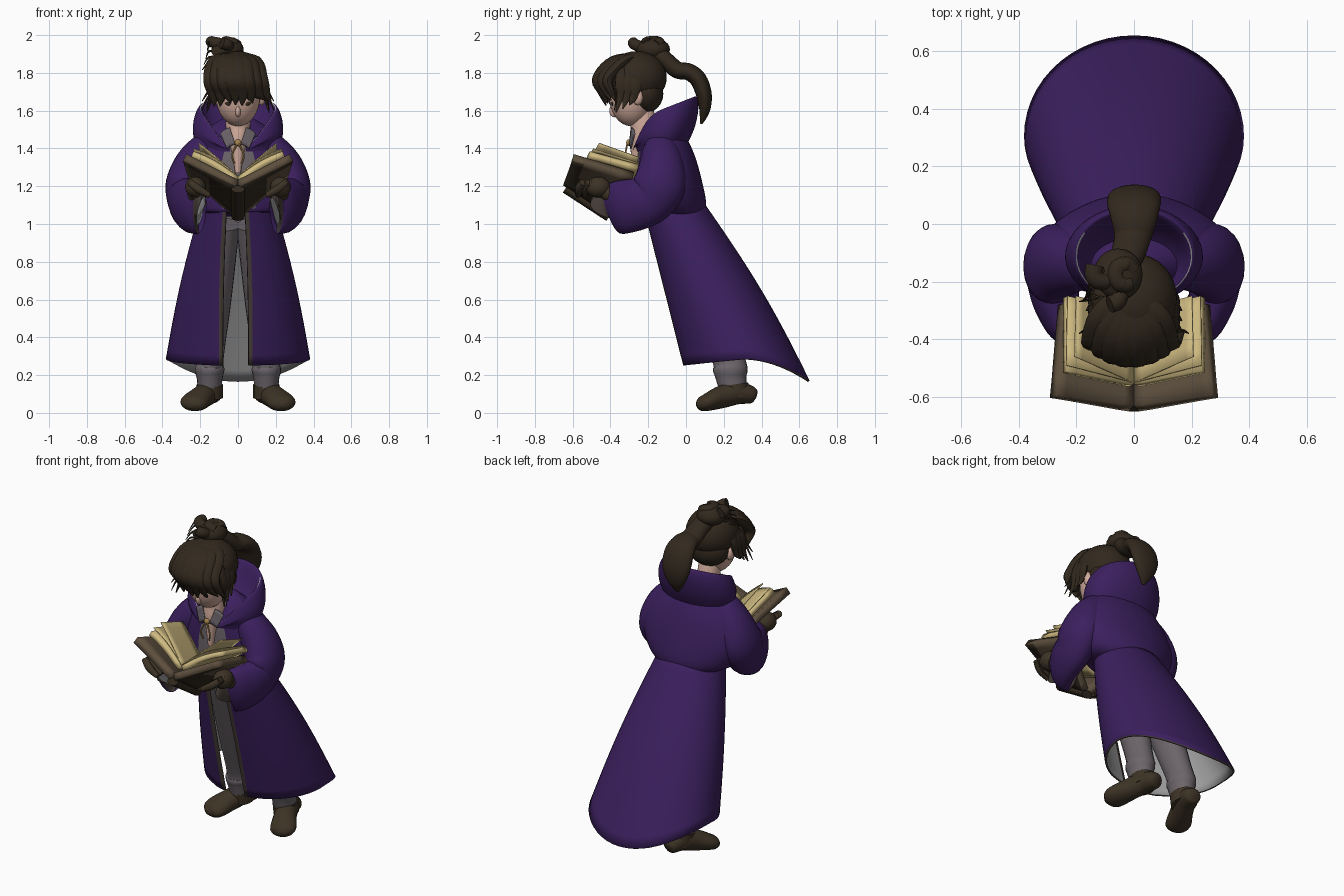
import bpy, bmesh, math, random
from mathutils import Vector

cube = bpy.data.objects.get("Cube")
if cube:
    bpy.data.objects.remove(cube, do_unlink=True)
random.seed(4)
X = Vector((1, 0.02, 0))
UP = Vector((0, 0, 1))


def material(name, r, g, b):
    m = bpy.data.materials.new(name)
    m.use_nodes = True
    m.diffuse_color = (r, g, b, 1)
    bsdf = next(n for n in m.node_tree.nodes if n.type == "BSDF_PRINCIPLED")
    bsdf.inputs["Base Color"].default_value = (r, g, b, 1)
    bsdf.inputs["Roughness"].default_value = 0.9
    return m


purple = material("purple cloth", 0.044, 0.014, 0.112)
lining = material("grey lining", 0.34, 0.34, 0.34)
trim = material("dark trim", 0.065, 0.05, 0.042)
hair = material("dark brown hair", 0.032, 0.022, 0.013)
skin = material("skin", 0.66, 0.42, 0.34)
trousers = material("grey trousers", 0.15, 0.13, 0.145)
leather = material("brown leather", 0.047, 0.033, 0.019)
cover = material("book cover brown", 0.11, 0.078, 0.048)
paper = material("yellow paper", 0.62, 0.49, 0.22)
gold = material("gold", 0.4, 0.25, 0.08)


def finish(name, bm, mats, angle=50):
    me = bpy.data.meshes.new(name)
    bm.to_mesh(me)
    bm.free()
    for m in mats:
        me.materials.append(m)
    for p in me.polygons:
        p.use_smooth = True
    me.set_sharp_from_angle(angle=math.radians(angle))
    ob = bpy.data.objects.new(name, me)
    bpy.context.scene.collection.objects.link(ob)
    return ob


def grid(name, rows, mats, pick=None, wrap=False, caps=False, end=0, up=None):
    """Skin a list of point rows; pick(row, column) gives the material."""
    bm = bmesh.new()
    vs = [[bm.verts.new(p) for p in row] for row in rows]
    n = len(rows[0])
    for r in range(len(rows) - 1):
        for c in range(n if wrap else n - 1):
            d = (c + 1) % n
            f = bm.faces.new((vs[r][c], vs[r][d], vs[r + 1][d], vs[r + 1][c]))
            f.material_index = pick(r, c) if pick else 0
    if caps:
        bm.faces.new(vs[0])
        bm.faces.new(vs[-1]).material_index = end
    bm.normal_update()
    if up is None:
        bmesh.ops.recalc_face_normals(bm, faces=bm.faces[:])
    elif sum(f.normal.dot(up) for f in bm.faces) < 0:
        bmesh.ops.reverse_faces(bm, faces=bm.faces[:])
    return finish(name, bm, mats)


def path(pts, k):
    """Catmull-Rom interpolation of tuples of any length."""
    out = []
    for i in range(len(pts) - 1):
        a, b = pts[max(i - 1, 0)], pts[i]
        c, d = pts[i + 1], pts[min(i + 2, len(pts) - 1)]
        for j in range(k):
            t = j / k
            out.append([q + t / 2 * (r - p + t * (2 * p - 5 * q + 4 * r - s + t * (3 * q - p - 3 * r + s)))
                        for p, q, r, s in zip(a, b, c, d)])
    return out + [list(pts[-1])]


def tube(name, pts, mats, s=1, n=16, k=5, pick=None, end=0):
    """Elliptical tube through (x, y, z, side radius, up radius) points."""
    p = path(pts, k)
    cs = [Vector((s * q[0], q[1], q[2])) for q in p]
    rows = []
    for i, q in enumerate(p):
        t = (cs[min(i + 1, len(cs) - 1)] - cs[max(i - 1, 0)]).normalized()
        side = (X - t * X.dot(t)).normalized()
        up = side.cross(t)
        rows.append([cs[i] + side * q[3] * math.cos(a) + up * q[4] * math.sin(a)
                     for a in (math.tau * j / n for j in range(n))])
    return grid(name, rows, mats, pick, True, True, end)


def ball(name, loc, size, mat, n=24):
    bm = bmesh.new()
    bmesh.ops.create_uvsphere(bm, u_segments=n, v_segments=n // 2, radius=1)
    for v in bm.verts:
        v.co = Vector(loc) + Vector(a * b for a, b in zip(v.co, size))
    return finish(name, bm, [mat])


def thicken(ob, thick, inner, rim):
    m = ob.modifiers.new("thickness", "SOLIDIFY")
    m.thickness, m.offset = thick, -1
    m.material_offset, m.material_offset_rim = inner, rim


def sheet(name, far_in, far_out, near_out, near_in, s, bulge, thick, mats, pick=None):
    """Curved sheet between four corners; the second half of mats is used underneath."""
    a, b, c, d = (Vector((s * p[0], p[1], p[2])) for p in (far_in, far_out, near_out, near_in))
    rows = []
    for i in range(9):
        u = i / 8
        lift = UP * bulge * math.sin(math.pi * u)
        rows.append([a.lerp(b, u).lerp(d.lerp(c, u), j / 5) + lift for j in range(6)])
    thicken(grid(name, rows, mats, pick, up=UP), thick, len(mats) // 2, 0)


# Long open skirt of the robe, swept out behind
def skirt_point(a, v):
    c, sn = -math.cos(a), math.sin(a)
    hem_z = 0.285 + (0.035 * c if c < 0 else -0.115 * c * c)
    swell = 0.03 * math.sin(math.pi * v)
    waist = Vector((0.19 * sn, -0.075 + 0.165 * c, 1.12))
    hem = Vector((0.382 * sn, 0.305 + (0.325 if c < 0 else 0.35) * c, hem_z))
    return waist.lerp(hem, v) + Vector((sn * 0.5, max(c, 0), 0)) * swell - Vector((0.012, 0, 0)) * (c < -0.9)


def skirt_row(v):
    gap = 0.25 - 0.07 * v
    edge = 0.1 - 0.045 * v
    angles = [gap] + [gap + edge + (math.tau - 2 * gap - 2 * edge) * i / 48 for i in range(49)] + [math.tau - gap]
    return [skirt_point(a, v) for a in angles]


skirt = grid("robe_skirt", [skirt_row(i / 16) for i in range(17)], [purple, lining, trim],
             lambda r, c: 2 if c in (0, 49) else 0, up=UP)
thicken(skirt, 0.012, 1, 2)

# Bloused upper robe with the shirt showing at the front
body = [(0, -0.07, 1.05, 0.19, 0.155), (0, -0.07, 1.085, 0.27, 0.178), (0, -0.085, 1.2, 0.325, 0.172),
        (0, -0.105, 1.33, 0.3, 0.155), (0, -0.13, 1.43, 0.235, 0.13), (0, -0.16, 1.5, 0.16, 0.1),
        (0, -0.18, 1.53, 0.09, 0.08)]
tube("robe_body", body, [purple, trousers], n=40, pick=lambda r, c: int(r > 5 and c in (8, 9, 10, 11)))

# Lowered hood: rows of (half width, half depth, centre y, height, slope)
hood_rows = path([(0.215, 0.13, -0.13, 1.41, 0.1), (0.238, 0.16, -0.115, 1.5, 0.2),
                  (0.235, 0.175, -0.11, 1.585, 0.35), (0.212, 0.168, -0.11, 1.65, 0.38),
                  (0.192, 0.15, -0.115, 1.645, 0.38), (0.16, 0.12, -0.14, 1.56, 0.25),
                  (0.1, 0.08, -0.18, 1.49, 0.1)], 4)


def hood_row(w, d, yc, z, slope):
    row = []
    for i in range(41):
        a = 0.2 + (math.tau - 0.4) * i / 40
        c = -math.cos(a)
        y = yc + d * c
        row.append((w * math.sin(a), y, z + slope * y - 0.7 * max(0, z - 1.44) * max(0, -c) ** 3))
    return row


grid("hood", [hood_row(*r) for r in hood_rows], [purple, lining],
     lambda r, c: int(r == 14 and (c < 13 or c > 26)))

# Neck, shirt collar and clasp
tube("neck", [(0, -0.24, 1.62, 0.06, 0.06), (0, -0.225, 1.52, 0.065, 0.07), (0, -0.245, 1.45, 0.055, 0.055),
              (0, -0.262, 1.37, 0.03, 0.03), (0, -0.265, 1.27, 0.015, 0.02)], [skin])
ball("clasp", (0, -0.305, 1.43), (0.018, 0.012, 0.018), gold, 12)
for s in (1, -1):
    sheet("shirt_collar", (0.015, -0.303, 1.42), (0.06, -0.295, 1.4), (0.095, -0.275, 1.48),
          (0.045, -0.29, 1.51), s, 0.005, 0.008, [trousers])
    tube("clasp_cord", [(0, -0.31, 1.43, 0.005, 0.005), (0.03, -0.32, 1.37, 0.005, 0.005),
                        (0.02, -0.31, 1.32, 0.005, 0.005)], [gold], s, 6)

# Arms, gloves, legs and boots
sleeve = [(0.12, -0.14, 1.45, 0.06, 0.06), (0.18, -0.135, 1.395, 0.085, 0.095), (0.24, -0.13, 1.31, 0.1, 0.12),
          (0.28, -0.14, 1.21, 0.103, 0.14), (0.28, -0.185, 1.135, 0.095, 0.132), (0.272, -0.26, 1.105, 0.083, 0.138),
          (0.245, -0.335, 1.09, 0.07, 0.142), (0.207, -0.37, 1.083, 0.062, 0.138), (0.197, -0.375, 1.08, 0.06, 0.134)]
leg = [(0.08, -0.03, 1.0, 0.09, 0.1), (0.12, 0.12, 0.6, 0.085, 0.1), (0.145, 0.22, 0.3, 0.07, 0.085),
       (0.15, 0.235, 0.23, 0.078, 0.092), (0.15, 0.24, 0.18, 0.068, 0.08), (0.15, 0.255, 0.1, 0.062, 0.07)]
boot = [(0.13, 0.37, 0.09, 0.02, 0.02), (0.135, 0.35, 0.095, 0.05, 0.045), (0.155, 0.27, 0.105, 0.062, 0.06),
        (0.19, 0.19, 0.085, 0.065, 0.06), (0.23, 0.115, 0.057, 0.075, 0.047), (0.247, 0.08, 0.046, 0.06, 0.036),
        (0.255, 0.06, 0.042, 0.02, 0.015)]
for s, side in ((1, "left"), (-1, "right")):
    tube(side + "_sleeve", sleeve, [purple, lining, trim], s, 24, 5, lambda r, c: 2 if r >= 36 else 0, 1)
    tube(side + "_trouser_leg", leg, [trousers], s, 20)
    tube(side + "_boot", boot, [leather], s, 20)
    tube(side + "_boot_top", [(0.15, 0.26, 0.08, 0.07, 0.08), (0.15, 0.25, 0.15, 0.07, 0.08)], [leather], s)
    tube(side + "_forearm", [(0.24, -0.34, 1.12, 0.04, 0.045), (0.225, -0.44, 1.18, 0.035, 0.04)], [leather], s)
    ball(side + "_hand", (s * 0.225, -0.465, 1.195), (0.055, 0.065, 0.055), leather)
    for i in range(4):
        y = -0.45 - 0.032 * i
        tube(side + "_finger", [(0.255, y, 1.22, 0.02, 0.02), (0.21, y - 0.02, 1.185, 0.023, 0.023),
                                (0.15, y - 0.025, 1.15, 0.014, 0.014)], [leather], s, 8)

# Open book: covers with a dark back and far edge, page blocks and loose leaves
for s, side in ((1, "left"), (-1, "right")):
    sheet(side + "_cover", (0, -0.63, 1.235), (0.272, -0.595, 1.37), (0.235, -0.275, 1.275), (0, -0.4, 1.07),
          s, 0, 0.042, [cover, cover, cover, hair], lambda r, c: int(r < 4 or c < 1))
    sheet(side + "_page_block", (0, -0.555, 1.25), (0.235, -0.51, 1.385), (0.23, -0.25, 1.315),
          (0, -0.3, 1.12), s, 0.015, 0.03, [paper])
    for i in range(2):
        h = 0.03 * i
        sheet(side + "_loose_leaf", (0, -0.55, 1.255), (0.235 - h, -0.49 + h, 1.4 + h), (0.23 - h, -0.25, 1.325 + h),
              (0, -0.3, 1.13), s, 0.02 - 0.015 * i, 0.004, [paper])
tube("book_spine", [(0, -0.64, 1.185, 0.035, 0.022), (0, -0.41, 1.035, 0.035, 0.022)], [hair])

# Bowed head
ball("face", (0, -0.29, 1.68), (0.118, 0.118, 0.162), skin, 32)
ball("nose", (0, -0.38, 1.6), (0.016, 0.026, 0.035), skin, 16)
for s, side in ((1, "left"), (-1, "right")):
    ball(side + "_ear", (s * 0.125, -0.255, 1.67), (0.022, 0.028, 0.042), skin, 12)
    ball(side + "_eye", (s * 0.045, -0.39, 1.637), (0.024, 0.006, 0.01), hair, 12)

# Hair: cap, swept fringe, topknot and ponytail
ball("hair_cap", (0, -0.262, 1.775), (0.15, 0.16, 0.14), hair, 32)
ball("hair_nape", (0, -0.22, 1.69), (0.13, 0.1, 0.105), hair)
for i in range(8):
    x = -0.12 + 0.034 * i
    back = 4 * x * x
    r = random.random()
    tip = 1.625 + 0.04 * r - 0.8 * x * x
    tube("fringe_lock", [(-0.03 + x * 0.15, -0.24, 1.89, 0.03, 0.02), (x * 0.75 - 0.015, -0.385 + back, 1.86, 0.055, 0.03),
                         (x - 0.012, -0.468 + back, 1.77, 0.052, 0.03), (x * 1.1 + 0.005, -0.452 + back, 1.7, 0.038, 0.018),
                         (x * 1.15 + 0.05 * r, -0.425 + back, tip, 0.003, 0.003)], [hair], n=12)
for s in (1, -1):
    for i in range(3):
        y = -0.34 + 0.035 * i
        tube("side_lock", [(0.1, y, 1.84, 0.02, 0.03), (0.143, y, 1.74, 0.015, 0.035),
                           (0.145, y - 0.01, 1.67, 0.011, 0.022), (0.165, y - 0.03, 1.59 + 0.02 * i, 0.003, 0.003)],
             [hair], s, 10)
    for i in range(2):
        tube("hair_wisp", [(0.12, -0.38, 1.75 - 0.04 * i, 0.008, 0.008), (0.165, -0.37, 1.69 - 0.03 * i, 0.006, 0.006),
                           (0.19, -0.38, 1.65 - 0.05 * i, 0.002, 0.002)], [hair], s, 6)
ball("topknot", (-0.055, -0.175, 1.925), (0.085, 0.09, 0.06), hair)
for i in range(3):
    a = math.tau * i / 3 + 0.4
    cx, cy = -0.075 + 0.045 * math.cos(a), -0.195 + 0.05 * math.sin(a)
    tube("topknot_curl", [(cx + 0.03 * math.cos(b), cy + 0.035 * math.sin(b), 1.94 + 0.025 * math.sin(b / 2),
                           0.032, 0.03) for b in (a + j for j in range(6))], [hair], n=12)
for i in range(5):
    z = 1.84 + 0.03 * i
    tube("topknot_wisp", [(-0.08, -0.24 + 0.02 * i, z, 0.008, 0.008), (-0.15, -0.26 + 0.02 * i, z + 0.015, 0.006, 0.006),
                          (-0.19 + 0.01 * i, -0.27, z - 0.025, 0.002, 0.002)], [hair], n=6)
tail = [(-0.05, -0.17, 1.92, 0.05, 0.045), (-0.02, -0.1, 1.86, 0.06, 0.045), (-0.005, -0.045, 1.815, 0.065, 0.045),
        (0, 0.015, 1.805, 0.08, 0.045), (0, 0.065, 1.765, 0.092, 0.045), (0, 0.094, 1.69, 0.092, 0.042),
        (0, 0.1, 1.62, 0.07, 0.032), (0, 0.092, 1.57, 0.04, 0.02), (0, 0.08, 1.53, 0.008, 0.006)]
tube("ponytail", tail, [hair], n=20)
